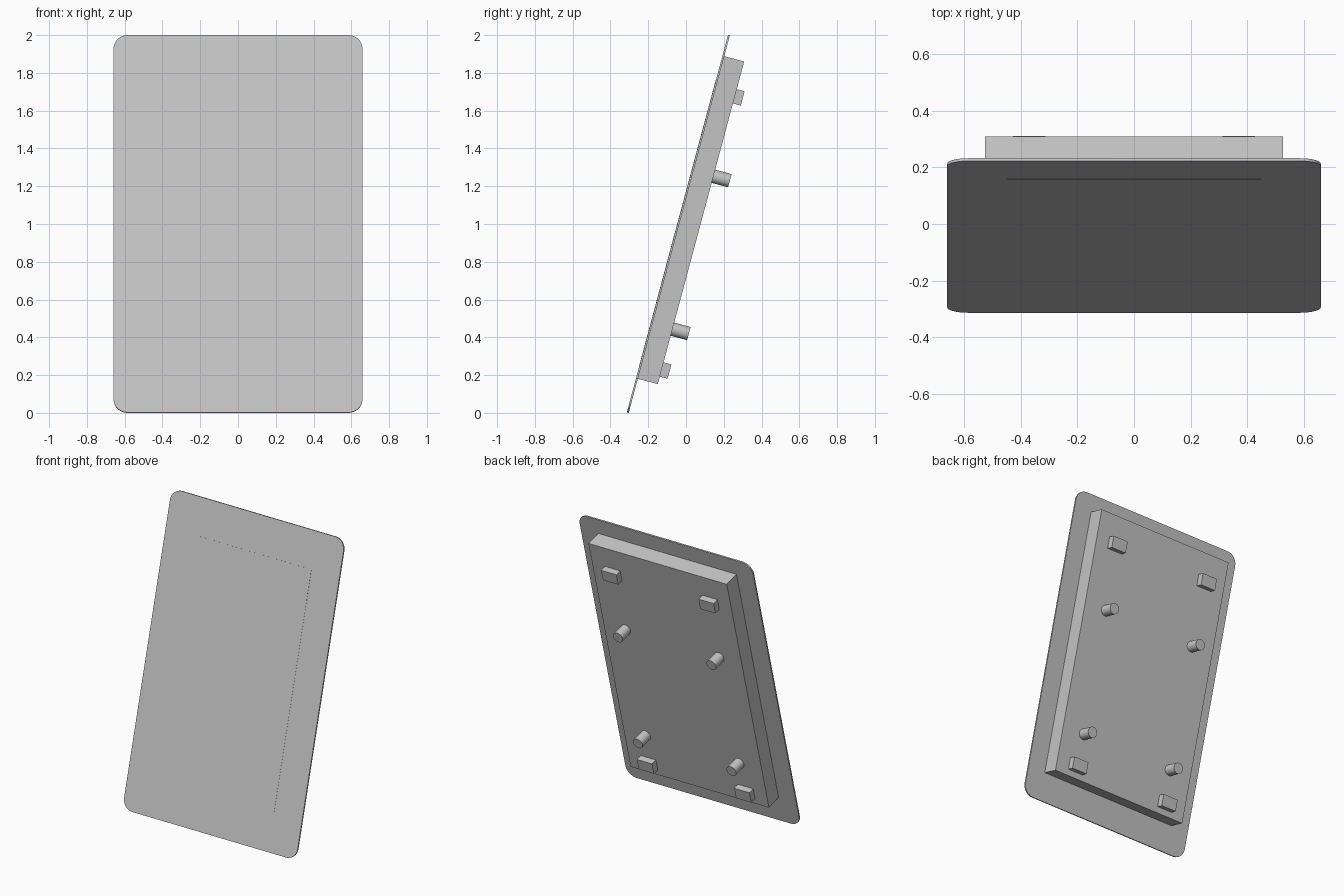
import bpy, bmesh
from math import radians, sin, cos, pi
from mathutils import Matrix

if "Cube" in bpy.data.objects:
    bpy.data.objects.remove(bpy.data.objects["Cube"], do_unlink=True)

# Local frame: x across, y from the front face to the back, z up the slope
TILT = radians(15)
THICK = 0.01
HEIGHT = (2 - THICK * sin(TILT)) / cos(TILT)
LEAN = Matrix.Translation((0, -0.313, THICK * sin(TILT))) @ Matrix.Rotation(-TILT, 4, "X")

grey = bpy.data.materials.new("light grey")
grey.use_nodes = True
grey.diffuse_color = (0.55, 0.55, 0.55, 1)
grey.node_tree.nodes["Principled BSDF"].inputs["Base Color"].default_value = grey.diffuse_color


def finish(name, bm, smooth=False):
    bmesh.ops.recalc_face_normals(bm, faces=bm.faces)
    mesh = bpy.data.meshes.new(name)
    bm.to_mesh(mesh)
    bm.free()
    mesh.materials.append(grey)
    obj = bpy.data.objects.new(name, mesh)
    obj.matrix_world = LEAN
    bpy.context.collection.objects.link(obj)
    if smooth:
        bpy.ops.object.select_all(action="DESELECT")
        obj.select_set(True)
        bpy.context.view_layer.objects.active = obj
        bpy.ops.object.shade_smooth_by_angle(angle=radians(35))
    return obj


def block(name, x, y, z):
    """Box spanning the given (low, high) ranges."""
    bm = bmesh.new()
    size = [b - a for a, b in (x, y, z)]
    centre = [(a + b) / 2 for a, b in (x, y, z)]
    bmesh.ops.create_cube(bm, size=1, matrix=Matrix.Translation(centre) @ Matrix.Diagonal((*size, 1)))
    return finish(name, bm)


def peg(name, x, z, radius, y):
    bm = bmesh.new()
    place = Matrix.Translation((x, sum(y) / 2, z)) @ Matrix.Rotation(pi / 2, 4, "X")
    bmesh.ops.create_cone(bm, cap_ends=True, segments=32, radius1=radius, radius2=radius,
                          depth=y[1] - y[0], matrix=place)
    return finish(name, bm, smooth=True)


def rounded_panel(name, half, height, radius, thick, steps=10):
    bm = bmesh.new()
    corners = [(1, 1), (-1, 1), (-1, -1), (1, -1)]
    ring = []
    for i, (sx, sz) in enumerate(corners):
        for k in range(steps + 1):
            a = (i + k / steps) * pi / 2
            ring.append(bm.verts.new((sx * (half - radius) + radius * cos(a), 0,
                                      height / 2 + sz * (height / 2 - radius) + radius * sin(a))))
    face = bm.faces.new(ring)
    out = bmesh.ops.extrude_face_region(bm, geom=[face])
    bmesh.ops.translate(bm, vec=(0, thick, 0),
                        verts=[v for v in out["geom"] if isinstance(v, bmesh.types.BMVert)])
    return finish(name, bm, smooth=True)


# Thin front panel with a nearly flush display area
rounded_panel("front_panel", 0.659, HEIGHT, 0.075, THICK)
block("display_area", (-0.447, 0.447), (-0.001, 0.005), (0.248, HEIGHT - 0.246))

# Deep housing behind the panel
block("rear_housing", (-0.525, 0.525), (THICK, 0.119), (0.187, 1.955))

# Mounting pads and round pegs, mirrored left and right
for side, s in (("left", 1), ("right", -1)):
    for level, low in (("lower", 0.228), ("upper", 1.725)):
        block(f"{level}_{side}_pad", sorted((s * 0.312, s * 0.427)), (0.115, 0.162), (low, low + 0.078))
    for level, z in (("lower", 0.488), ("upper", 1.326)):
        peg(f"{level}_{side}_peg", s * 0.355, z, 0.036, (0.115, 0.209))
